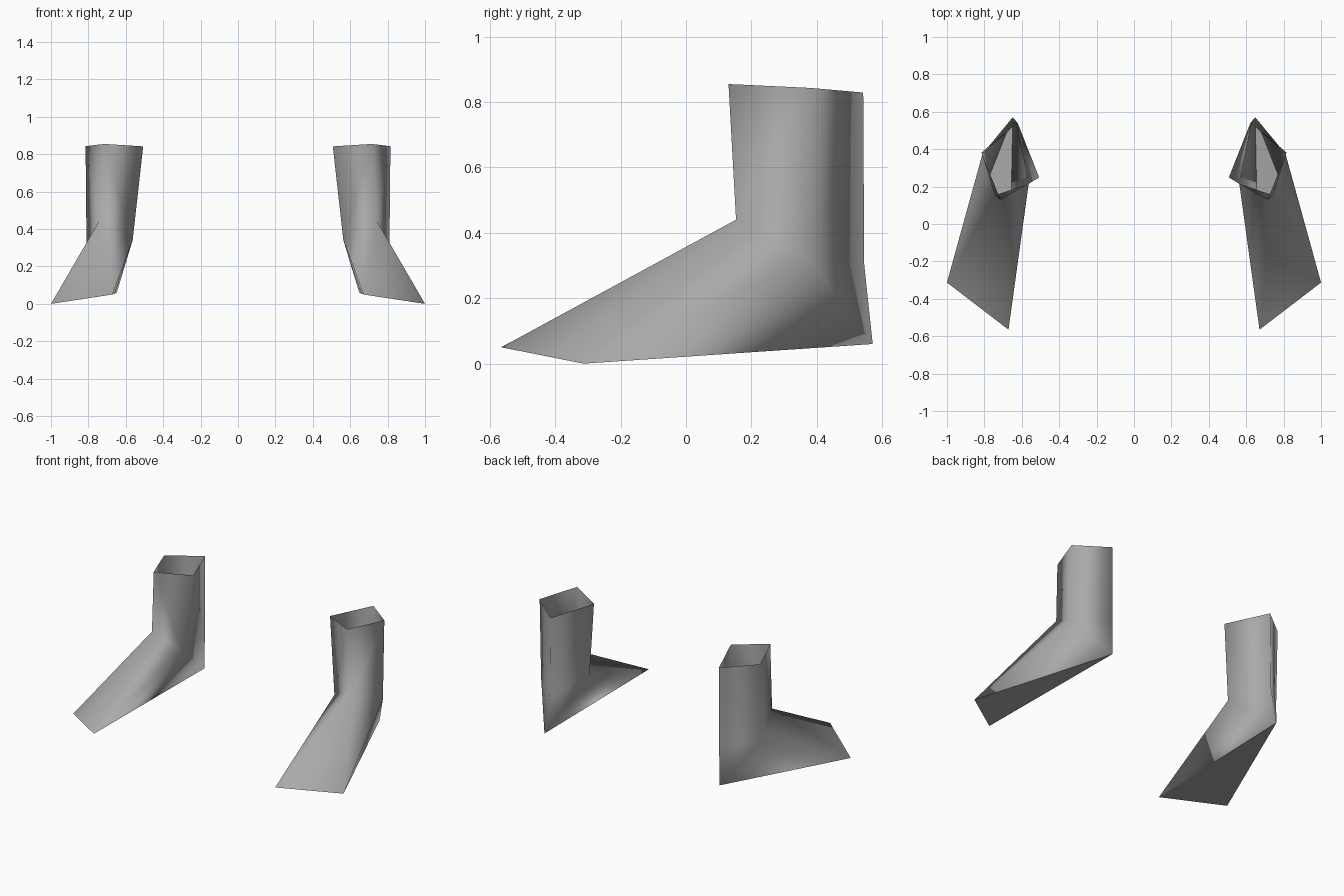
import bpy
import bmesh

if "Cube" in bpy.data.objects:
    bpy.data.objects.remove(bpy.data.objects["Cube"])

grey = bpy.data.materials.new("plain_grey")
grey.diffuse_color = (0.4, 0.4, 0.4, 1)
grey.use_nodes = True
grey.node_tree.nodes["Principled BSDF"].inputs["Base Color"].default_value = grey.diffuse_color

# Corner order for both rings: front, outer, back, inner
CUFF = [(0.715, 0.13, 0.855), (0.815, 0.383, 0.843),
        (0.623, 0.542, 0.829), (0.507, 0.249, 0.842)]
ANKLE = [(0.744, 0.153, 0.44), (0.81, 0.375, 0.32),
         (0.627, 0.545, 0.304), (0.563, 0.215, 0.342)]
# Sole corners: inner toe, outer toe, heel
SOLE = [(0.671, -0.565, 0.05), (1.0, -0.313, 0.0), (0.648, 0.571, 0.06)]


def make_foot(name, side):
    bm = bmesh.new()

    def ring(points):
        return [bm.verts.new((x * side, y, z)) for x, y, z in points]

    cuff, ankle, sole = ring(CUFF), ring(ANKLE), ring(SOLE)
    front, outer, back, inner = ankle
    toe_in, toe_out, heel = sole

    # Open leg tube
    for i in range(4):
        j = (i + 1) % 4
        bm.faces.new((ankle[i], ankle[j], cuff[j], cuff[i]))

    # Top and sides of the foot
    for tri in ((front, toe_in, toe_out), (front, toe_out, outer),
                (outer, toe_out, heel), (outer, heel, back),
                (back, heel, inner), (inner, heel, toe_in),
                (inner, toe_in, front)):
        bm.faces.new(tri)
    for face in bm.faces:
        face.smooth = True

    # Flat sole with hard edges
    bottom = bm.faces.new((toe_out, toe_in, heel))
    for edge in bottom.edges:
        edge.smooth = False

    if side < 0:
        bmesh.ops.reverse_faces(bm, faces=bm.faces[:])
    mesh = bpy.data.meshes.new(name)
    bm.to_mesh(mesh)
    bm.free()
    mesh.materials.append(grey)
    bpy.context.collection.objects.link(bpy.data.objects.new(name, mesh))


make_foot("right_foot", 1)
make_foot("left_foot", -1)
